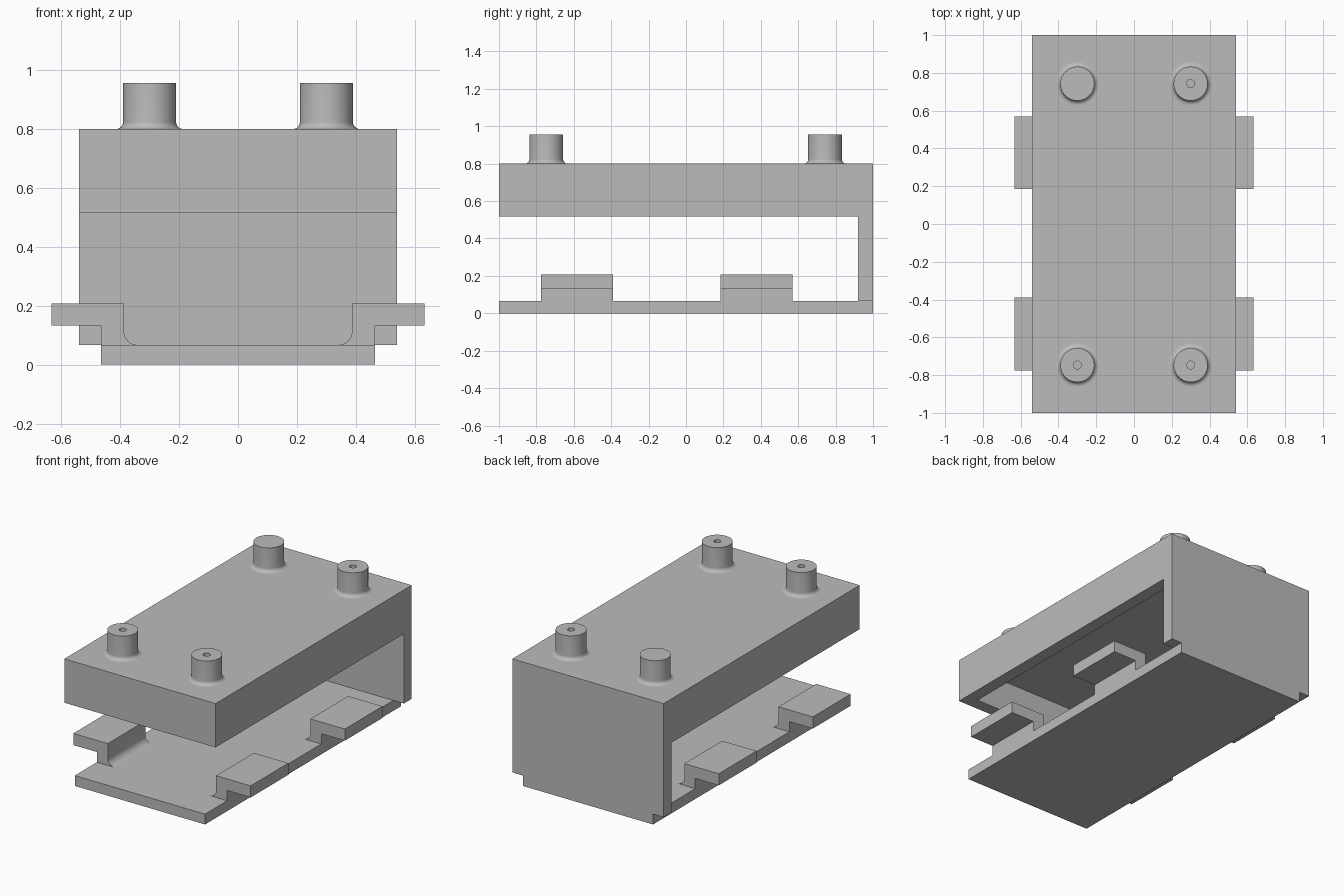
import bpy, bmesh, math

cube = bpy.data.objects.get("Cube")
if cube:
    bpy.data.objects.remove(cube, do_unlink=True)

# Single grey material
GREY = (0.5, 0.5, 0.5, 1.0)
grey = bpy.data.materials.new("plain grey")
grey.use_nodes = True
grey.diffuse_color = GREY
grey.node_tree.nodes["Principled BSDF"].inputs["Base Color"].default_value = GREY

# Shared dimensions
HALF_W, HALF_L, TOP = 0.54, 1.0, 0.8
WALL = 0.08
PLATE_W, PLATE_H = 0.465, 0.067
SKIRT_Z = 0.517


def finish(name, bm):
    """Turn a bmesh into a named object with sharp-edged smooth shading."""
    bmesh.ops.recalc_face_normals(bm, faces=bm.faces)
    mesh = bpy.data.meshes.new(name)
    bm.to_mesh(mesh)
    bm.free()
    mesh.materials.append(grey)
    mesh.shade_smooth()
    mesh.set_sharp_from_angle(angle=math.radians(35))
    obj = bpy.data.objects.new(name, mesh)
    bpy.context.collection.objects.link(obj)
    return obj


def extrude(name, points, offset):
    """Extrude a closed outline of 3D points along an offset."""
    bm = bmesh.new()
    face = bm.faces.new([bm.verts.new(p) for p in points])
    moved = bmesh.ops.extrude_face_region(bm, geom=[face], use_keep_orig=True)["geom"]
    verts = [v for v in moved if isinstance(v, bmesh.types.BMVert)]
    bmesh.ops.translate(bm, vec=offset, verts=verts)
    return finish(name, bm)


def box(name, x0, x1, y0, y1, z0, z1):
    outline = [(x0, y0, z0), (x1, y0, z0), (x1, y1, z0), (x0, y1, z0)]
    return extrude(name, outline, (0, 0, z1 - z0))


def lathe(name, profile, location, steps=48):
    """Revolve a radius/height profile about the vertical axis."""
    bm = bmesh.new()
    verts = [bm.verts.new((r, 0, z)) for r, z in profile]
    edges = [bm.edges.new(pair) for pair in zip(verts, verts[1:])]
    bmesh.ops.spin(bm, geom=verts + edges, cent=(0, 0, 0), axis=(0, 0, 1),
                   angle=math.tau, steps=steps)
    bmesh.ops.remove_doubles(bm, verts=bm.verts, dist=0.0001)
    obj = finish(name, bm)
    obj.location = location
    return obj


def arc(cx, cz, radius, start, end, steps=8):
    angles = [math.radians(start + (end - start) * i / steps) for i in range(steps + 1)]
    return [(cx + radius * math.cos(a), cz + radius * math.sin(a)) for a in angles]


# Cover and back wall in one piece, hollowed from underneath
inner_y = HALF_L - WALL
section = [(-HALF_L, SKIRT_Z), (inner_y, SKIRT_Z), (inner_y, PLATE_H),
           (HALF_L, PLATE_H), (HALF_L, TOP), (-HALF_L, TOP)]
cover = extrude("cover_and_back_wall", [(-HALF_W, y, z) for y, z in section],
                (2 * HALF_W, 0, 0))
inner_x = HALF_W - WALL
pocket = box("pocket_cutter", -inner_x, inner_x, -inner_y, inner_y, 0.4, TOP - 0.075)
pocket.hide_render = True
cut = cover.modifiers.new("pocket", 'BOOLEAN')
cut.operation = 'DIFFERENCE'
cut.solver = 'EXACT'
cut.object = pocket
bpy.context.view_layer.objects.active = cover
bpy.ops.object.modifier_apply(modifier=cut.name)
bpy.data.objects.remove(pocket, do_unlink=True)

# Base plate
box("base_plate", -PLATE_W, PLATE_W, -HALF_L, HALF_L, 0, PLATE_H)

# Side clips: upright with a filleted root and an outward lip
LIP_X, LIP_Z0, LIP_Z1 = 0.633, 0.133, 0.208
ROOT_X, FILLET = 0.387, 0.045
clip = [(PLATE_W, PLATE_H), (PLATE_W, LIP_Z0), (LIP_X, LIP_Z0),
        (LIP_X, LIP_Z1), (ROOT_X, LIP_Z1)]
clip += arc(ROOT_X - FILLET, PLATE_H + FILLET, FILLET, 0, -90)
for name, y0 in (("front_clips", -0.775), ("rear_clips", 0.185)):
    clips = extrude(name, [(x, y0, z) for x, z in clip], (0, 0.385, 0))
    clips.modifiers.new("mirror", 'MIRROR')

# Studs with flared roots; all but one have a small blind hole
RADIUS, FLARE, HEIGHT, HOLE = 0.09, 0.024, 0.156, 0.021
side = arc(RADIUS + FLARE, FLARE, FLARE, 270, 180) + [(RADIUS, HEIGHT)]
holed = side + [(HOLE, HEIGHT), (HOLE, 0.01), (0, 0.01)]
solid = side + [(0, HEIGHT)]
for end, y in (("front", -0.747), ("rear", 0.743)):
    for hand, x in (("left", 0.3), ("right", -0.3)):
        plain = end == "rear" and hand == "right"
        lathe(f"{end}_{hand}_stud", solid if plain else holed, (x, y, TOP))
